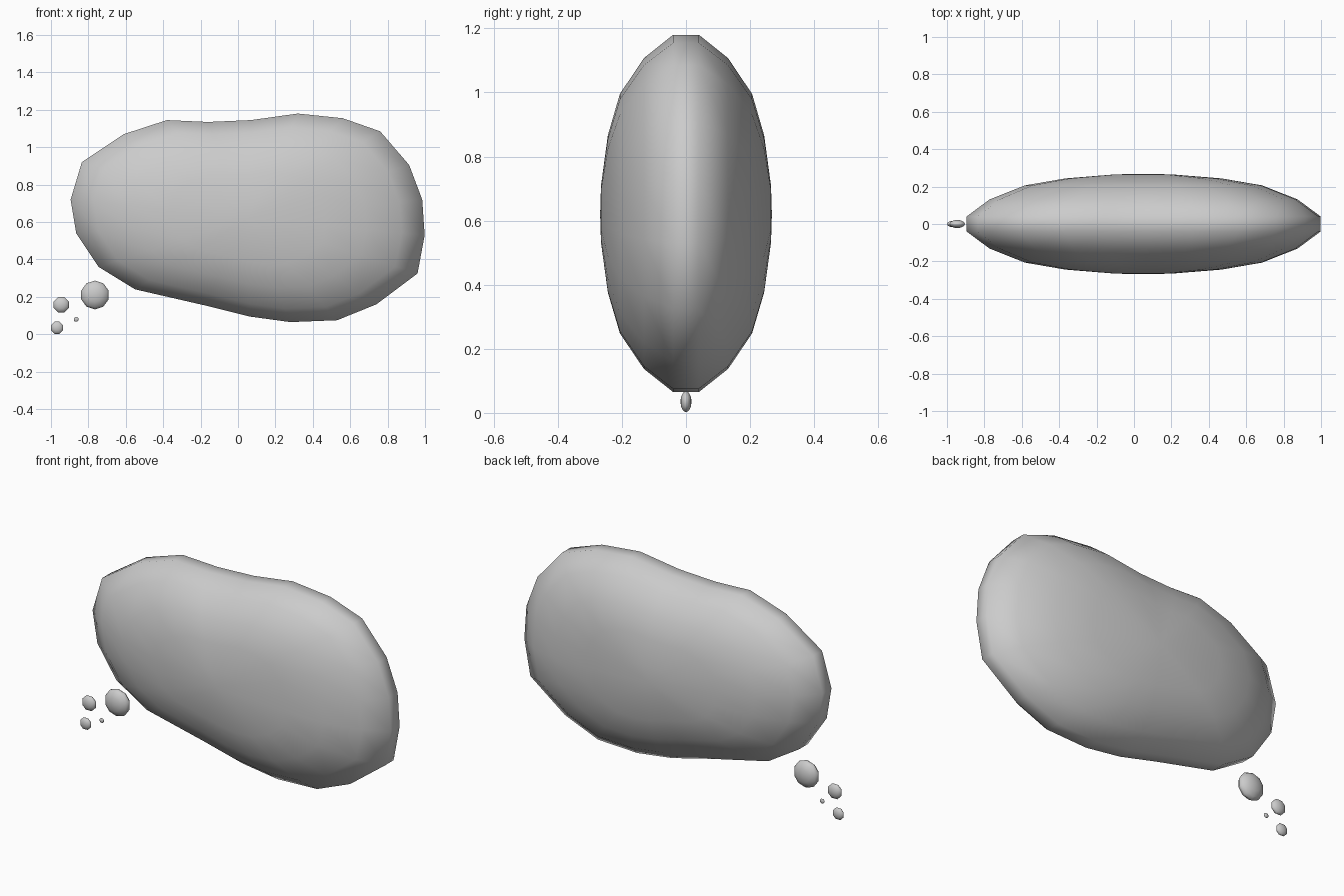
import bpy, bmesh
from math import pi, sin, cos

cube = bpy.data.objects.get("Cube")
if cube:
    bpy.data.objects.remove(cube, do_unlink=True)

grey = bpy.data.materials.new("soft grey")
grey.use_nodes = True
grey.diffuse_color = (0.6, 0.6, 0.6, 1)
grey.node_tree.nodes["Principled BSDF"].inputs["Base Color"].default_value = (0.6, 0.6, 0.6, 1)


def lens(name, outline, centre, half_depth, rings):
    """Domed cushion: the outline shrinks towards the centre as depth grows."""
    cx, cz = centre
    bm = bmesh.new()
    sections = [(s, -d) for s, d in reversed(rings)] + rings
    loops = [[bm.verts.new((cx + (x - cx) * s, d * half_depth, cz + (z - cz) * s))
              for x, z in outline] for s, d in sections]
    n = len(outline)
    for a, b in zip(loops, loops[1:]):
        for i in range(n):
            j = (i + 1) % n
            bm.faces.new((a[i], a[j], b[j], b[i]))
    # close front and back with a fan
    for loop, side in ((loops[0], -1), (loops[-1], 1)):
        tip = bm.verts.new((cx, side * half_depth, cz))
        for i in range(n):
            bm.faces.new((loop[i], loop[(i + 1) % n], tip))
    bmesh.ops.recalc_face_normals(bm, faces=bm.faces)
    for f in bm.faces:
        f.smooth = True
    mesh = bpy.data.meshes.new(name)
    bm.to_mesh(mesh)
    bm.free()
    mesh.materials.append(grey)
    obj = bpy.data.objects.new(name, mesh)
    bpy.context.collection.objects.link(obj)
    return obj


# Main cloud: bean-shaped outline in x, z
cloud_outline = [
    (-.895, .72), (-.835, .92), (-.61, 1.07), (-.38, 1.145), (-.16, 1.135),
    (.07, 1.145), (.32, 1.18), (.56, 1.155), (.76, 1.085), (.915, .905),
    (.985, .72), (.998, .53), (.96, .325), (.74, .16), (.53, .075),
    (.28, .065), (.06, .095), (-.18, .155), (-.55, .24), (-.745, .36), (-.865, .54)]
cloud_rings = [(1, .15), (.87, .49), (.67, .77), (.44, .91), (.16, .99)]
lens("thought_cloud", cloud_outline, (.05, .62), .268, cloud_rings)

# Trail of small flattened bubbles
bubbles = [("large_bubble", -.765, .21, .077, 10), ("medium_bubble", -.945, .158, .044, 8),
           ("small_bubble", -.967, .035, .035, 8), ("tiny_bubble", -.865, .08, .014, 8)]
bubble_rings = [(1, 0.12)] + [(cos(a), sin(a)) for a in (pi / 6, pi / 3)]
for name, x, z, r, n in bubbles:
    ring = [(x + r * cos(2 * pi * (i + .5) / n), z + r * sin(2 * pi * (i + .5) / n))
            for i in range(n)]
    lens(name, ring, (x, z), r * .5, bubble_rings)
